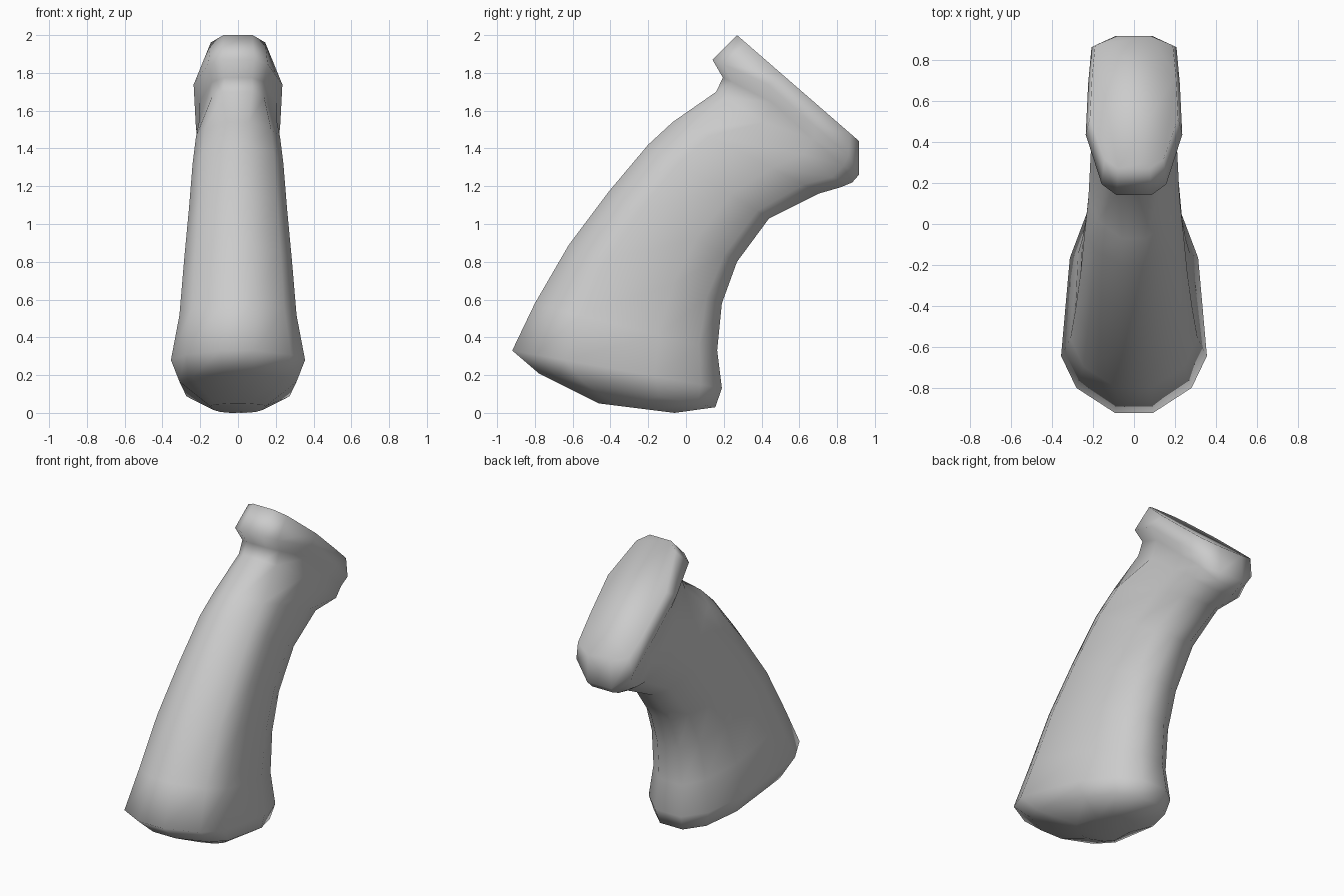
import bpy, bmesh

if "Cube" in bpy.data.objects:
    bpy.data.objects.remove(bpy.data.objects["Cube"])

# half cross-sections: (fraction front-to-back, fraction of half width, bulge factor)
GRIP = [(0, .26, 0), (.11, .79, .2), (.25, 1, 1), (.68, .88, .75), (.9, .62, .6), (1, .27, 0)]
CAP = [(0, .36, 0), (.07, .67, .2), (.38, 1, 1), (.70, .95, .75), (.93, .88, .6), (1, .38, 0)]

# rings: front y, front z, back y, back z, half width, upward bulge, section
RINGS = [
    # domed butt
    (-.46, .05, -.06, 0, .15, 0, GRIP),
    (-.78, .21, .155, .03, .31, 0, GRIP),
    (-.92, .33, .19, .13, .355, 0, GRIP),
    # curved handle
    (-.80, .58, .165, .33, .31, 0, GRIP),
    (-.62, .89, .19, .58, .285, 0, GRIP),
    (-.41, 1.17, .27, .80, .26, 0, GRIP),
    (-.20, 1.42, .44, 1.03, .24, 0, GRIP),
    (-.07, 1.54, .70, 1.16, .222, .02, GRIP),
    (.16, 1.70, .82, 1.195, .207, .03, CAP),
    # mounting flange
    (.195, 1.775, .88, 1.22, .205, .08, CAP),
    (.14, 1.87, .915, 1.26, .235, .10, CAP),
    (.27, 2.0, .915, 1.44, .215, 0, CAP),
]


def make_ring(bm, fy, fz, by, bz, width, bulge, section):
    half = [(w * width, fy + (by - fy) * t, fz + (bz - fz) * t + bulge * k)
            for t, w, k in section]
    pts = half + [(-x, y, z) for x, y, z in reversed(half)]
    return [bm.verts.new(p) for p in pts]


# loft the rings into one continuous grip
bm = bmesh.new()
rings = [make_ring(bm, *r) for r in RINGS]
for a, b in zip(rings, rings[1:]):
    n = len(a)
    for i in range(n):
        j = (i + 1) % n
        bm.faces.new((a[i], a[j], b[j], b[i]))
bm.faces.new(rings[0])
bm.faces.new(rings[-1])
bmesh.ops.recalc_face_normals(bm, faces=bm.faces)
for f in bm.faces:
    f.smooth = True

mesh = bpy.data.meshes.new("pistol_style_grip")
bm.to_mesh(mesh)
bm.free()
grip = bpy.data.objects.new("pistol_style_grip", mesh)
bpy.context.collection.objects.link(grip)
